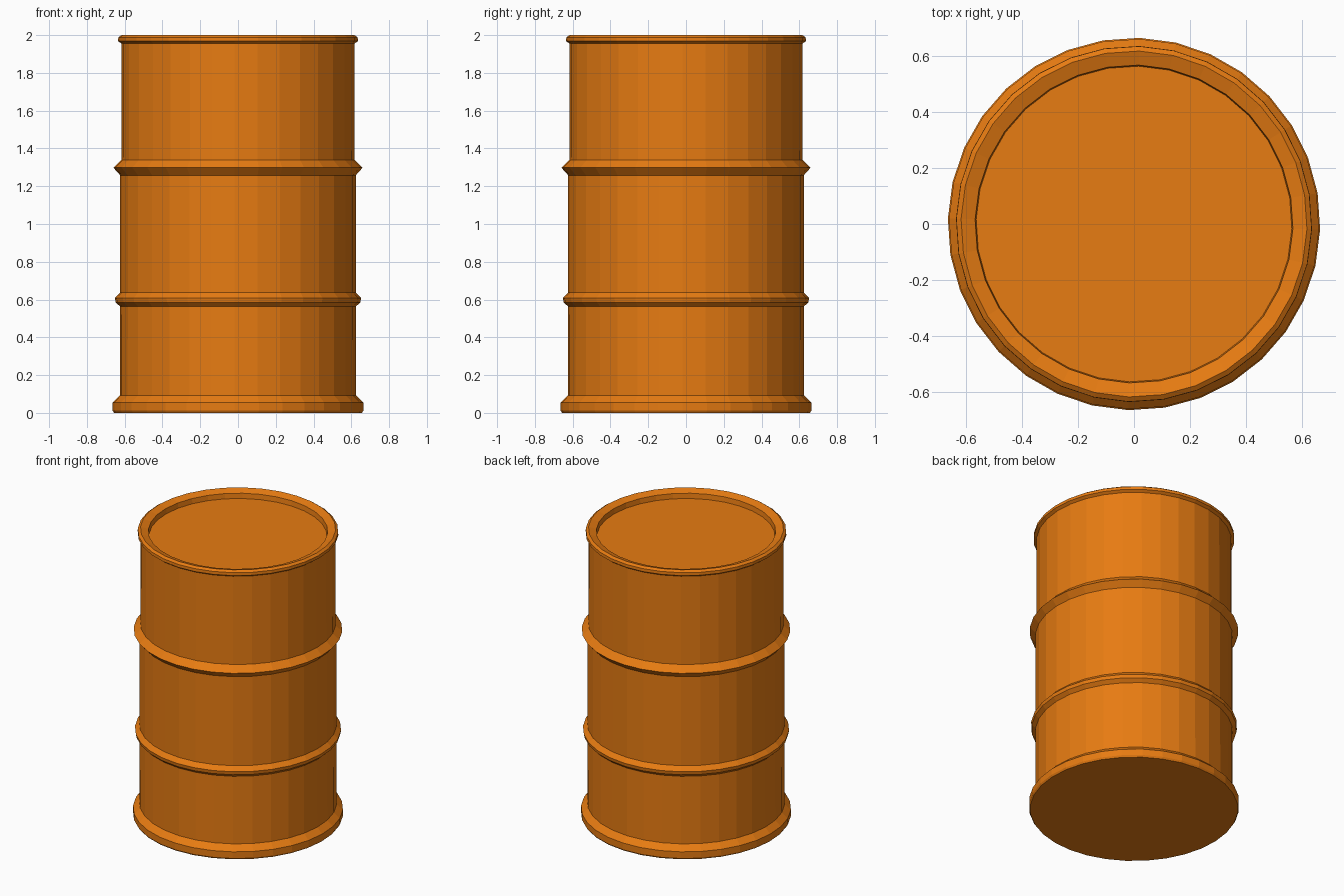
import bpy, bmesh, math

if "Cube" in bpy.data.objects:
    bpy.data.objects.remove(bpy.data.objects["Cube"])

SIDES = 32
PHASE = math.radians(-1.7)

# one flat orange paint
paint = bpy.data.materials.new("orange paint")
paint.diffuse_color = (0.80, 0.20, 0.006, 1)
paint.use_nodes = True
paint.node_tree.nodes["Principled BSDF"].inputs["Base Color"].default_value = paint.diffuse_color


def lathe(name, profile):
    """Spin a (radius, height) profile into a faceted closed solid."""
    bm = bmesh.new()
    rings = []
    for r, z in profile:
        rings.append([bm.verts.new((r * math.cos(PHASE + i * math.tau / SIDES),
                                    r * math.sin(PHASE + i * math.tau / SIDES), z))
                      for i in range(SIDES)])
    for low, high in zip(rings, rings[1:]):
        for i in range(SIDES):
            j = (i + 1) % SIDES
            bm.faces.new((low[i], low[j], high[j], high[i]))
    bm.faces.new(rings[0][::-1])
    bm.faces.new(rings[-1])
    bmesh.ops.recalc_face_normals(bm, faces=bm.faces)
    mesh = bpy.data.meshes.new(name)
    bm.to_mesh(mesh)
    bm.free()
    mesh.materials.append(paint)
    obj = bpy.data.objects.new(name, mesh)
    bpy.context.collection.objects.link(obj)
    return obj


base = [(0.657, 0.0), (0.664, 0.012), (0.664, 0.055), (0.625, 0.092)]
lower_rib = [(0.624, 0.563), (0.648, 0.585), (0.652, 0.608), (0.624, 0.637)]
upper_rib = [(0.624, 1.258), (0.660, 1.298), (0.618, 1.340)]
rim = [(0.617, 1.955), (0.635, 1.968), (0.634, 1.988), (0.617, 2.0)]
# sloped inner lip, then the sunken lid
lid = [(0.567, 1.983), (0.563, 1.948)]

lathe("barrel", base + lower_rib + upper_rib + rim + lid)
